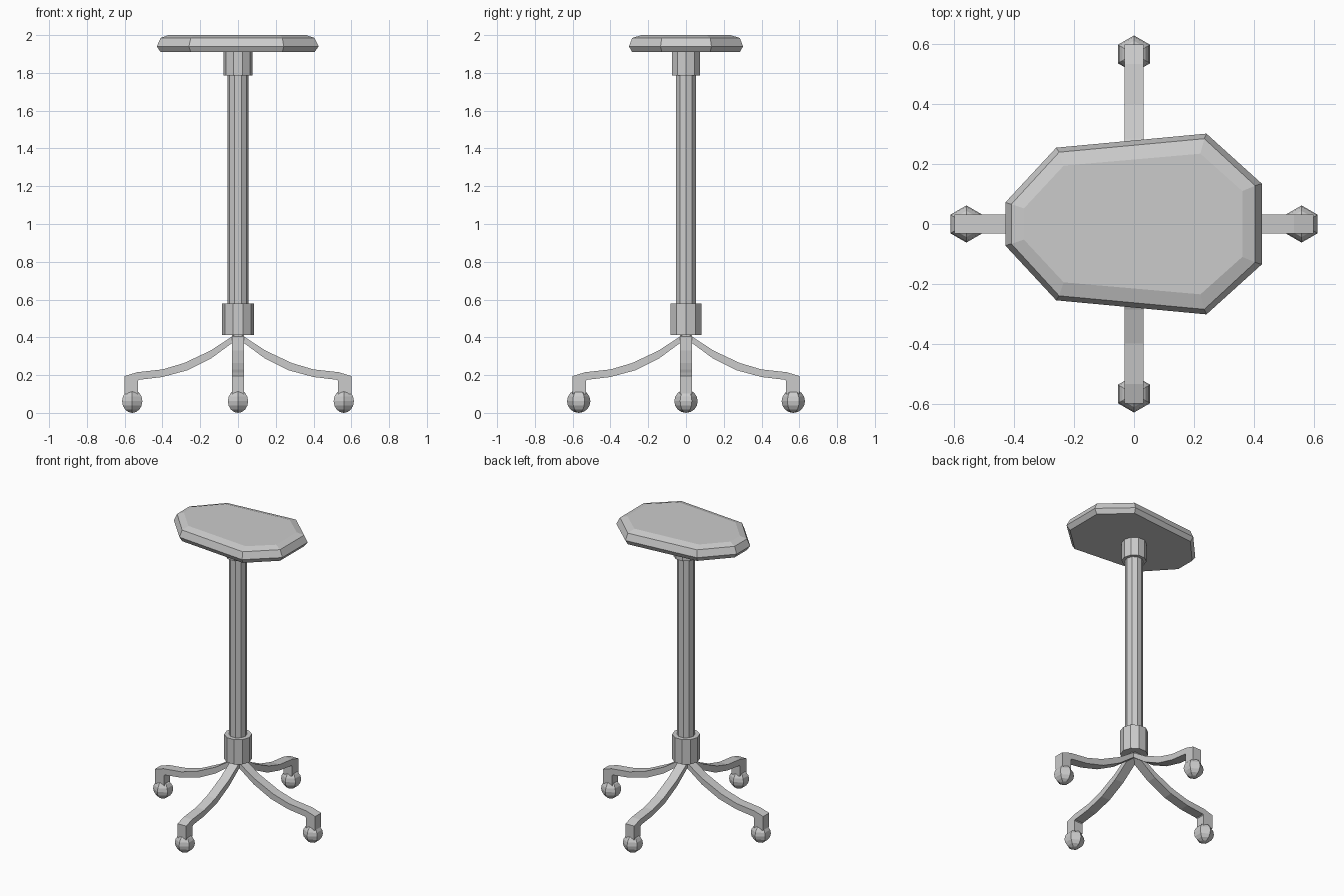
import bpy, bmesh
from math import pi
from mathutils import Matrix

if "Cube" in bpy.data.objects:
    bpy.data.objects.remove(bpy.data.objects["Cube"])


def finish(name, bm):
    bmesh.ops.recalc_face_normals(bm, faces=bm.faces)
    mesh = bpy.data.meshes.new(name)
    bm.to_mesh(mesh)
    bm.free()
    ob = bpy.data.objects.new(name, mesh)
    bpy.context.collection.objects.link(ob)
    return ob


def column(name, radius, z0, z1):
    bm = bmesh.new()
    bmesh.ops.create_cone(bm, cap_ends=True, segments=10, radius1=radius, radius2=radius,
                          depth=z1 - z0, matrix=Matrix.Translation((0, 0, (z0 + z1) / 2))
                          @ Matrix.Rotation(pi / 2, 4, 'Z'))
    return finish(name, bm)


# Seat: tapered octagon, lofted through four rings
def outline(half):
    return half + [(x, -y) for x, y in reversed(half)]


rim = outline([(-.41, .066), (-.25, .24), (.235, .285), (.405, .128)])
wide = outline([(-.43, .072), (-.26, .255), (.242, .302), (.427, .135)])
top = outline([(-.368, .052), (-.235, .195), (.222, .235), (.362, .11)])
bm = bmesh.new()
rings = [[bm.verts.new((x, y, z)) for x, y in pts]
         for pts, z in ((rim, 1.91), (wide, 1.94), (rim, 1.985), (top, 2.0))]
for a, b in zip(rings, rings[1:]):
    for i in range(8):
        j = (i + 1) % 8
        bm.faces.new((a[i], a[j], b[j], b[i]))
bm.faces.new(rings[0])
bm.faces.new(rings[-1])
finish("seat", bm)

# Post and its two collars
column("post", .056, .5, 1.85)
column("seat_collar", .077, 1.785, 1.912)
column("base_collar", .085, .413, .58)

# Legs: side profile (upper and lower edge pairs) given a constant width
upper = [(0, .425), (.145, .33), (.285, .264), (.4, .23), (.535, .215), (.6, .195), (.6, .1)]
lower = [(0, .393), (.14, .29), (.27, .225), (.4, .19), (.525, .175), (.53, .17), (.53, .1)]
for k, side in enumerate(("right", "back", "left", "front")):
    bm = bmesh.new()
    secs = []
    for (xu, zu), (xl, zl) in zip(upper, lower):
        secs.append([bm.verts.new(c) for c in ((xu, -.032, zu), (xu, .032, zu),
                                               (xl, .032, zl), (xl, -.032, zl))])
    for a, b in zip(secs, secs[1:]):
        for i in range(4):
            j = (i + 1) % 4
            bm.faces.new((a[i], a[j], b[j], b[i]))
    bm.faces.new(secs[0])
    bm.faces.new(secs[-1])
    turn = Matrix.Rotation(k * pi / 2, 4, 'Z')
    bm.transform(turn)
    finish(side + "_leg", bm)

    # Ball foot: six-sided, all facing the same way
    centre = turn @ Matrix.Translation((.568 if k % 2 else .56, 0, .062))
    bm = bmesh.new()
    bmesh.ops.create_uvsphere(bm, u_segments=6, v_segments=8, radius=.062,
                              matrix=Matrix.Translation(centre.translation))
    finish(side + "_ball_foot", bm)
